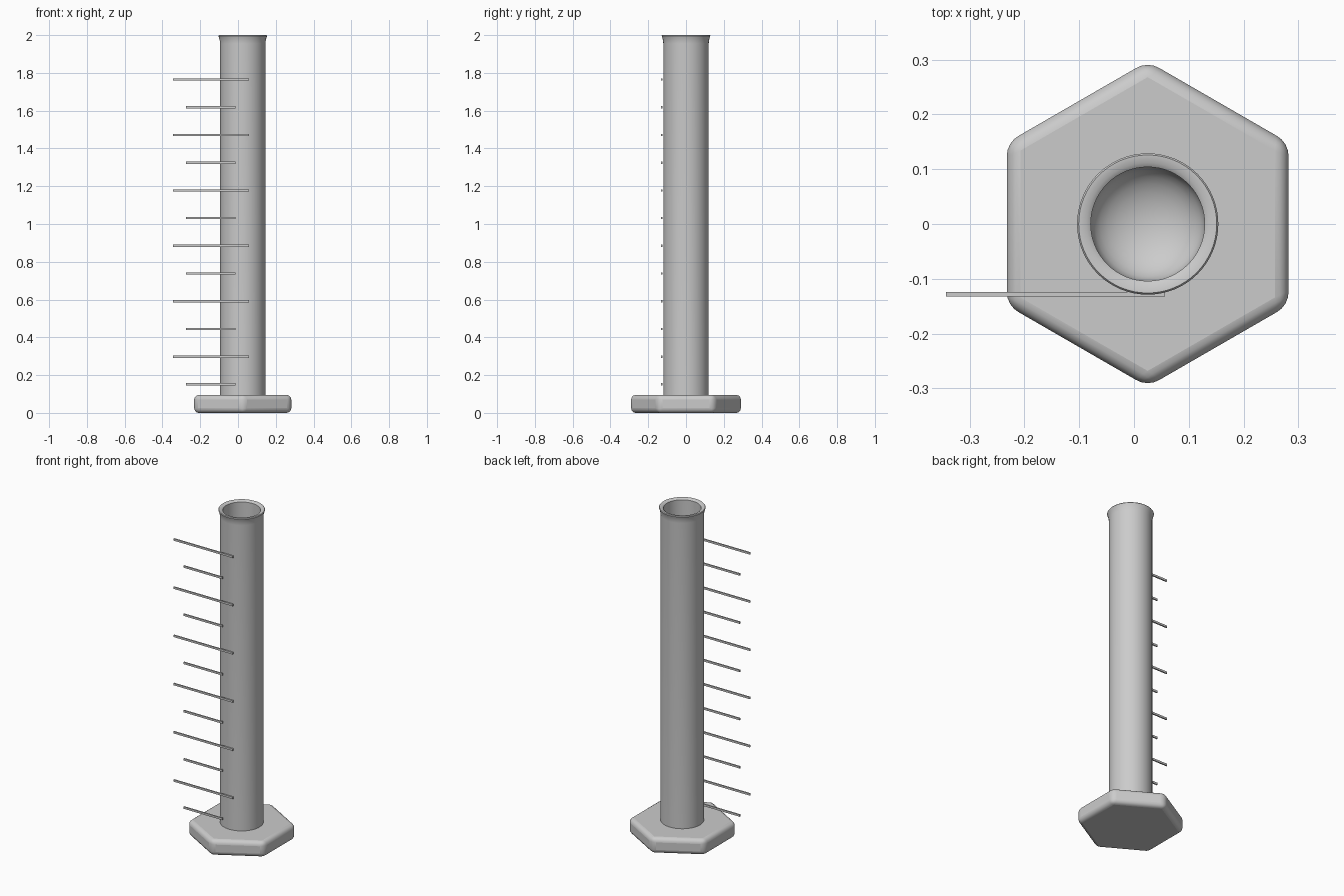
import bpy, bmesh
from math import cos, sin, pi

if "Cube" in bpy.data.objects:
    bpy.data.objects.remove(bpy.data.objects["Cube"])

CX = 0.025  # axis of the tube and foot


def add_object(name, bm):
    mesh = bpy.data.meshes.new(name)
    bmesh.ops.recalc_face_normals(bm, faces=bm.faces)
    bm.to_mesh(mesh)
    bm.free()
    ob = bpy.data.objects.new(name, mesh)
    bpy.context.collection.objects.link(ob)
    return ob


def smooth(ob, angle):
    bpy.ops.object.select_all(action='DESELECT')
    ob.select_set(True)
    bpy.context.view_layer.objects.active = ob
    bpy.ops.object.shade_smooth_by_angle(angle=angle)


def lathe(name, profile, segments=64):
    """Revolve an (r, z) profile around z; r = 0 makes a pole."""
    bm = bmesh.new()
    rings = []
    for r, z in profile:
        if r == 0:
            rings.append([bm.verts.new((0, 0, z))] * segments)
        else:
            rings.append([bm.verts.new((r * cos(2 * pi * i / segments),
                                        r * sin(2 * pi * i / segments), z))
                          for i in range(segments)])
    for a, b in zip(rings, rings[1:]):
        for i in range(segments):
            j = (i + 1) % segments
            bm.faces.new(list(dict.fromkeys((a[i], a[j], b[j], b[i]))))
    ob = add_object(name, bm)
    ob.location.x = CX
    return ob


def box(name, x0, x1, y0, y1, z0, z1):
    bm = bmesh.new()
    bmesh.ops.create_cube(bm, size=1)
    for v in bm.verts:
        v.co = ((x0 + x1) / 2 + v.co.x * (x1 - x0),
                (y0 + y1) / 2 + v.co.y * (y1 - y0),
                (z0 + z1) / 2 + v.co.z * (z1 - z0))
    return add_object(name, bm)


# Glass tube: outer wall, flared lip, bore with a rounded floor
R_IN = 0.104
bowl = [(R_IN * cos(a * pi / 16), 0.17 - 0.07 * sin(a * pi / 16)) for a in range(8)]
tube = lathe("measuring_tube",
             [(0, 0.05), (0.12, 0.05), (0.12, 1.955), (0.1215, 1.97),
              (0.125, 1.985), (0.129, 1.996), (0.126, 2.0), (0.112, 1.999),
              (R_IN, 1.993)] + bowl + [(0, 0.10)])
smooth(tube, 0.7)

# Hexagonal foot with rounded edges and corners
bm = bmesh.new()
ring = [bm.verts.new((0.297 * cos(pi / 2 + i * pi / 3),
                      0.297 * sin(pi / 2 + i * pi / 3), 0)) for i in range(6)]
face = bm.faces.new(ring)
top = bmesh.ops.extrude_face_region(bm, geom=[face])
for v in (g for g in top["geom"] if isinstance(g, bmesh.types.BMVert)):
    v.co.z = 0.095
foot = add_object("hexagonal_foot", bm)
foot.location.x = CX
bevel = foot.modifiers.new("rounded_edges", 'BEVEL')
bevel.width = 0.025
bevel.segments = 4
smooth(foot, 0.7)

# Graduation marks: short and long alternate up the front
for i in range(12):
    z = 0.151 + 0.1467 * i
    x0, x1 = (-0.343, 0.057) if i % 2 else (-0.275, -0.013)
    kind = "long" if i % 2 else "short"
    box(f"{kind}_mark_{i + 1}", x0, x1, -0.132, -0.124, z - 0.006, z + 0.006)
